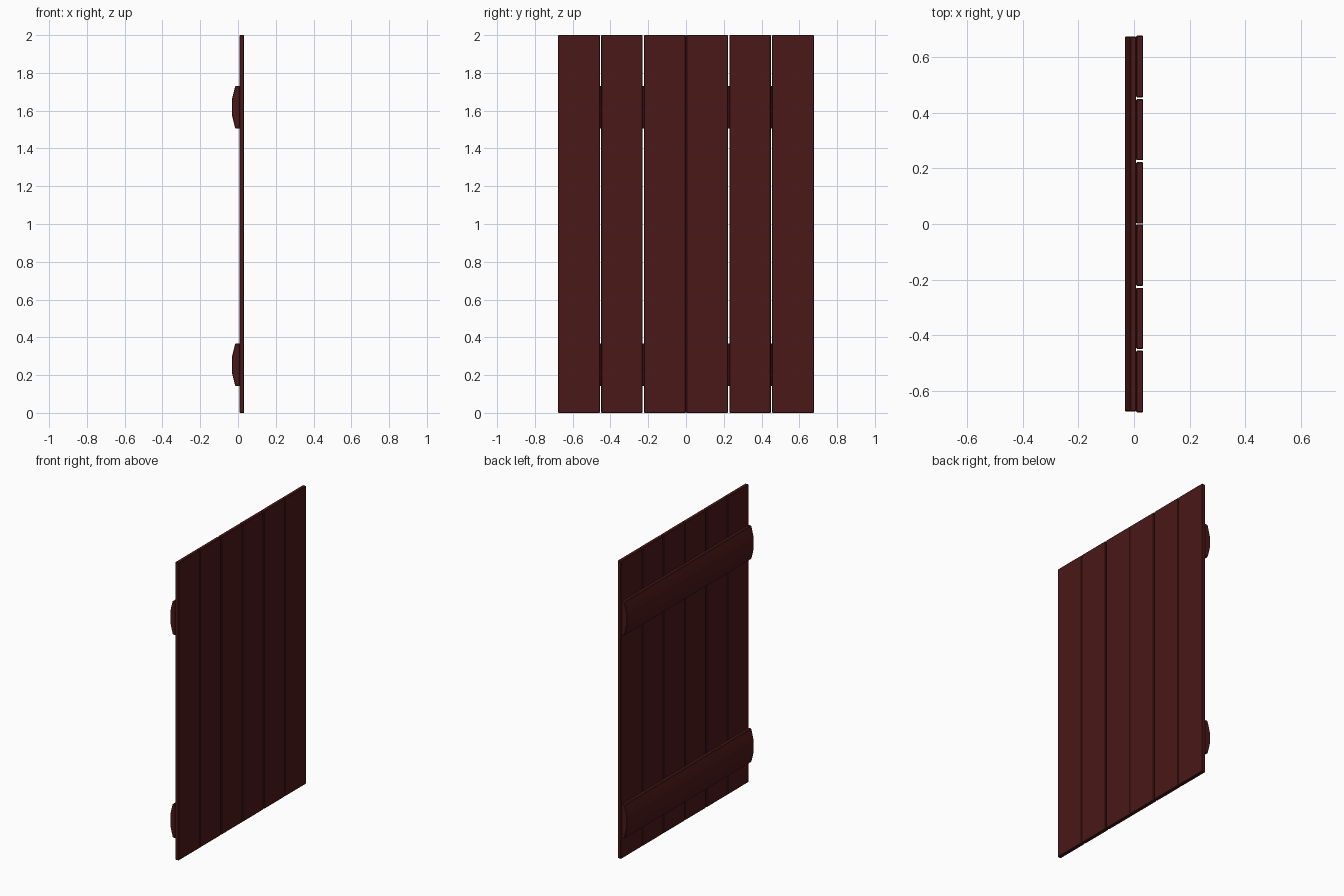
import bpy, bmesh

if "Cube" in bpy.data.objects:
    bpy.data.objects.remove(bpy.data.objects["Cube"])

wood = bpy.data.materials.new("dark_red_wood")
wood.diffuse_color = (0.07, 0.009, 0.009, 1)
wood.use_nodes = True
wood.node_tree.nodes["Principled BSDF"].inputs["Base Color"].default_value = wood.diffuse_color


def prism(name, profile, axis, start, end, bevel):
    """Extrude a closed 2D profile along z (profile x,y) or y (profile x,z)."""
    bm = bmesh.new()
    place = (lambda a, b, t: (a, b, t)) if axis == "z" else (lambda a, b, t: (a, t, b))
    face = bm.faces.new([bm.verts.new(place(a, b, start)) for a, b in profile])
    out = bmesh.ops.extrude_face_region(bm, geom=[face])
    verts = [g for g in out["geom"] if isinstance(g, bmesh.types.BMVert)]
    bmesh.ops.translate(bm, verts=verts, vec=place(0, 0, end - start))
    bmesh.ops.recalc_face_normals(bm, faces=bm.faces[:])
    mesh = bpy.data.meshes.new(name)
    bm.to_mesh(mesh)
    bm.free()
    mesh.materials.append(wood)
    obj = bpy.data.objects.new(name, mesh)
    bpy.context.collection.objects.link(obj)
    mod = obj.modifiers.new("worn_edges", "BEVEL")
    mod.width = bevel
    mod.segments = 1
    mod.limit_method = "ANGLE"
    mod.angle_limit = 1.0
    return obj


# Six vertical planks with narrow gaps, the middle gap tightest
FRONT, BACK = 0.008, 0.033
spans = [(0.001, 0.2225), (0.2295, 0.449), (0.455, 0.677)]
for side in (-1, 1):
    for i, (a, b) in enumerate(spans):
        y0, y1 = sorted((side * a, side * b))
        prism(f"plank_{'left' if side < 0 else 'right'}_{i + 1}",
              [(FRONT, y0), (BACK, y0), (BACK, y1), (FRONT, y1)],
              "z", 0, 2, 0.003)

# Two horizontal battens with a faceted, rounded outer face
half = [(0.008, 0.113), (-0.014, 0.113), (-0.023, 0.08), (-0.033, 0.038)]
for name, zc in (("lower_batten", 0.255), ("upper_batten", 1.618)):
    profile = [(x, zc + z) for x, z in half] + [(x, zc - z) for x, z in reversed(half)]
    prism(name, profile, "y", -0.674, 0.674, 0.003)
